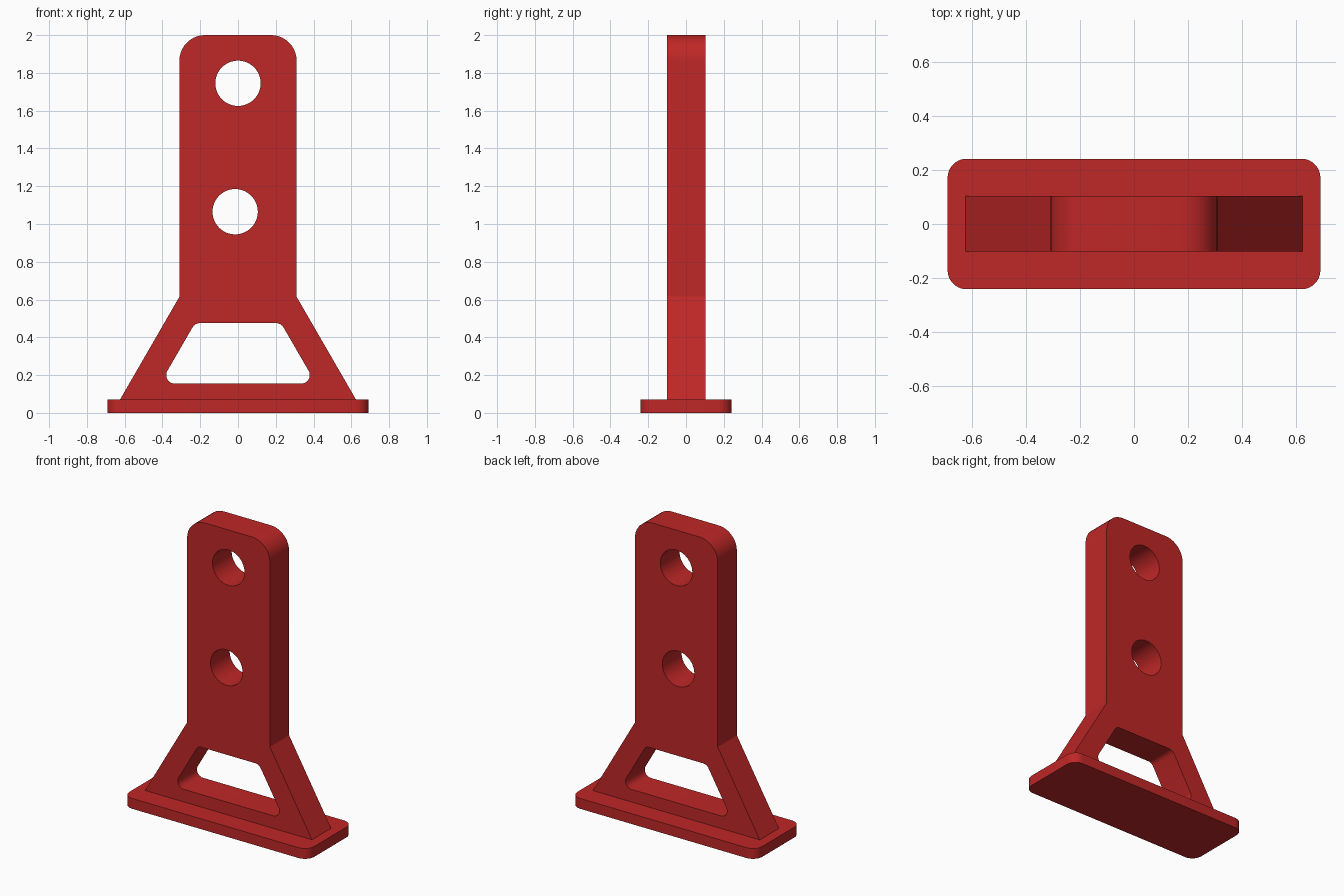
import bpy, bmesh, math
from mathutils import Vector

if "Cube" in bpy.data.objects:
    bpy.data.objects.remove(bpy.data.objects["Cube"])

red = bpy.data.materials.new("deep_red")
red.diffuse_color = (0.52, 0.02, 0.02, 1)
red.use_nodes = True
red.node_tree.nodes["Principled BSDF"].inputs["Base Color"].default_value = red.diffuse_color


def rounded(corners, steps=10):
    """Polygon from (x, y, radius) corners, with each corner filleted."""
    out = []
    n = len(corners)
    for i, (x, y, r) in enumerate(corners):
        p = Vector((x, y))
        if r == 0:
            out.append(p)
            continue
        a = (Vector(corners[i - 1][:2]) - p).normalized()
        b = (Vector(corners[(i + 1) % n][:2]) - p).normalized()
        half = a.angle(b) / 2
        centre = p + (a + b).normalized() * (r / math.sin(half))
        start = p + a * (r / math.tan(half)) - centre
        end = p + b * (r / math.tan(half)) - centre
        sweep = math.pi - 2 * half
        for k in range(steps + 1):
            t = k / steps
            out.append(centre + (start * math.sin((1 - t) * sweep)
                                 + end * math.sin(t * sweep)) / math.sin(sweep))
    return out


def circle(x, y, r, n=48):
    return [Vector((x + r * math.cos(math.tau * i / n), y + r * math.sin(math.tau * i / n)))
            for i in range(n)]


def mirrored(right):
    """Close a right-hand half outline, listed bottom to top, across x = 0."""
    return right + [(-x, y, r) for x, y, r in reversed(right)]


def extruded(name, loops, depth, location, upright):
    """Solid from an outline and its holes."""
    curve = bpy.data.curves.new(name, 'CURVE')
    curve.dimensions = '2D'
    curve.fill_mode = 'BOTH'
    curve.extrude = depth / 2
    for loop in loops:
        s = curve.splines.new('POLY')
        s.points.add(len(loop) - 1)
        for point, p in zip(s.points, loop):
            point.co = (p.x, p.y, 0, 1)
        s.use_cyclic_u = True
    obj = bpy.data.objects.new(name, curve)
    bpy.context.collection.objects.link(obj)
    bpy.ops.object.select_all(action='DESELECT')
    obj.select_set(True)
    bpy.context.view_layer.objects.active = obj
    bpy.ops.object.convert(target='MESH')
    obj = bpy.context.object
    obj.name = name
    bm = bmesh.new()
    bm.from_mesh(obj.data)
    bmesh.ops.remove_doubles(bm, verts=bm.verts, dist=1e-5)
    bmesh.ops.recalc_face_normals(bm, faces=bm.faces)
    bm.to_mesh(obj.data)
    bm.free()
    obj.location = location
    if upright:
        obj.rotation_euler.x = math.pi / 2
    obj.data.materials.clear()
    obj.data.materials.append(red)
    bpy.ops.object.shade_smooth_by_angle(angle=math.radians(25))
    return obj


# Base plate with rounded corners
extruded("base_plate", [rounded(mirrored([(0.692, -0.242, 0.07), (0.692, 0.242, 0.07)]))],
         0.07, (0, 0, 0.035), False)

# Upright with flared foot, two bolt holes and a trapezoid window
outline = rounded(mirrored([(0.625, 0.07, 0), (0.31, 0.615, 0), (0.31, 2.0, 0.135)]))
window = rounded(mirrored([(0.413, 0.155, 0.045), (0.228, 0.475, 0.045)]))
extruded("upright", [outline, window, circle(0, 1.745, 0.12), circle(-0.015, 1.065, 0.12)],
         0.205, (0, 0.001, 0), True)
